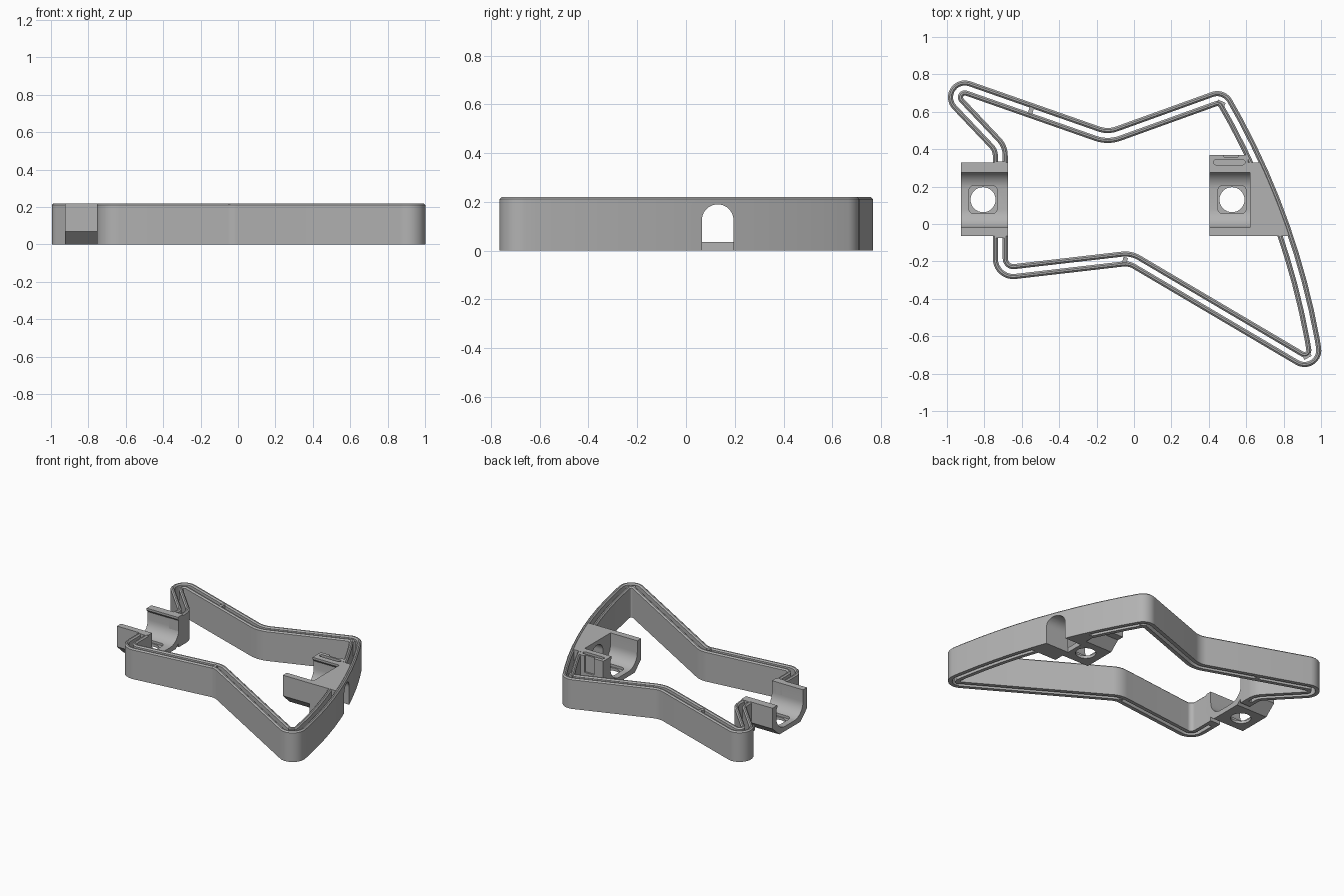
import bpy, bmesh, math
from mathutils import Vector

if "Cube" in bpy.data.objects:
    bpy.data.objects.remove(bpy.data.objects["Cube"], do_unlink=True)

H = 0.22          # overall height
HALF = 0.04       # half width of the double-walled band
WALL = 0.027      # thickness of each wall
CY = 0.13         # centre line of the clips in y

grey = bpy.data.materials.new("plain_grey")
grey.use_nodes = True
grey.diffuse_color = (0.45, 0.45, 0.45, 1)
grey.node_tree.nodes["Principled BSDF"].inputs["Base Color"].default_value = grey.diffuse_color
parts = []


def finish(name, bm, part=True):
    bmesh.ops.recalc_face_normals(bm, faces=bm.faces)
    mesh = bpy.data.meshes.new(name)
    bm.to_mesh(mesh)
    bm.free()
    mesh.materials.append(grey)
    ob = bpy.data.objects.new(name, mesh)
    bpy.context.collection.objects.link(ob)
    if part:
        parts.append(ob)
    return ob


def prism(name, pts, axis, lo, hi, part=True):
    """Extrude a 2D outline along x (outline in y, z) or along z (outline in x, y)."""
    place = (lambda p, w: (w, p[0], p[1])) if axis == "x" else (lambda p, w: (p[0], p[1], w))
    bm = bmesh.new()
    a = [bm.verts.new(place(p, lo)) for p in pts]
    b = [bm.verts.new(place(p, hi)) for p in pts]
    bm.faces.new(a)
    bm.faces.new(b)
    for i in range(len(a)):
        j = (i + 1) % len(a)
        bm.faces.new((a[i], a[j], b[j], b[i]))
    return finish(name, bm, part)


def rect(x0, x1, y0, y1):
    return [(x0, y0), (x1, y0), (x1, y1), (x0, y1)]


def arc(cx, cy, r, a0, a1, n):
    steps = [math.radians(a0 + (a1 - a0) * i / n) for i in range(n + 1)]
    return [(cx + r * math.cos(a), cy + r * math.sin(a)) for a in steps]


def cut(ob, cutter):
    mod = ob.modifiers.new("cut", "BOOLEAN")
    mod.operation = "DIFFERENCE"
    mod.solver = "EXACT"
    mod.object = cutter
    bpy.context.view_layer.objects.active = ob
    bpy.ops.object.modifier_apply(modifier=mod.name)


def drop(*cutters):
    for c in cutters:
        bpy.data.objects.remove(c, do_unlink=True)


def fillet(corners, n=10):
    """Round each corner (x, y, radius) of an open path."""
    out = []
    for i, (x, y, r) in enumerate(corners):
        p = Vector((x, y))
        if r == 0:
            out.append(p)
            continue
        u = (Vector(corners[i - 1][:2]) - p).normalized()
        v = (Vector(corners[i + 1][:2]) - p).normalized()
        half = u.angle(v) / 2
        c = p + (u + v).normalized() * r / math.sin(half)
        s = p + u * r / math.tan(half) - c
        e = p + v * r / math.tan(half) - c
        turn = s.angle(e)
        for k in range(n + 1):
            t = k / n
            out.append(c + (s * math.sin((1 - t) * turn) + e * math.sin(t * turn)) / math.sin(turn))
    return out


def sweep(name, path, section):
    """Sweep a section of (sideways offset, height) along a flat path."""
    bm = bmesh.new()
    rings = []
    for i, p in enumerate(path):
        d0 = (p - path[i - 1]).normalized() if i else (path[1] - p).normalized()
        d1 = (path[i + 1] - p).normalized() if i < len(path) - 1 else d0
        d = (d0 + d1).normalized()
        nrm = Vector((-d.y, d.x)) / max(0.3, d.dot(d0))
        rings.append([bm.verts.new((p.x + nrm.x * o, p.y + nrm.y * o, z)) for o, z in section])
    m = len(section)
    for a, b in zip(rings, rings[1:]):
        for k in range(m):
            bm.faces.new((a[k], a[(k + 1) % m], b[(k + 1) % m], b[k]))
    bm.faces.new(rings[0])
    bm.faces.new(rings[-1])
    return finish(name, bm)


# Bowed right-hand side of the band
top_r, low_r = Vector((0.468, 0.682)), Vector((0.978, -0.772))


def bow(t):
    return top_r.lerp(low_r, t) + Vector((0.944, 0.33)) * 0.302 * t * (1 - t)


# Double-walled band
corners = [(-0.715, 0.285, 0), (-0.715, 0.405, 0.1), (-1.083, 0.793, 0.05),
           (-0.14, 0.463, 0.17), (*top_r, 0.05)]
corners += [(*bow(i / 10), 0) for i in range(1, 10)]
corners += [(*low_r, 0.05), (-0.021, -0.183, 0.12), (-0.715, -0.263, 0.07), (-0.715, -0.02, 0)]
path = fillet(corners)


def wall_section(a, b, c=0.009):
    return [(a, 0), (b, 0), (b, H - c), (b - c, H), (a + c, H), (a, H - c)]


outer_wall = sweep("outer_wall", path, wall_section(HALF - WALL, HALF))
inner_wall = sweep("inner_wall", path, wall_section(-HALF, WALL - HALF))

# Small bridges that tie the two walls together
for i, (x, y, deg) in enumerate([(-0.55, 0.61, -19), (0.465, 0.645, 65),
                                 (-0.05, -0.2, -15), (0.925, -0.705, -60)]):
    d = Vector((math.cos(math.radians(deg)), math.sin(math.radians(deg))))
    n = Vector((-d.y, d.x))
    c = Vector((x, y))
    prism(f"bridge_{i + 1}", [c + d * a * 0.012 + n * b * 0.022
                              for a, b in ((-1, -1), (1, -1), (1, 1), (-1, 1))], "z", 0, H - 0.004)
for name, y0, y1 in (("upper_slot_end", 0.285, 0.335), ("lower_slot_end", -0.075, -0.02)):
    prism(name, rect(-0.737, -0.693, y0, y1), "z", 0, H)

# Solid web between the right clip and the band
web_edge = [bow(0.255 + 0.275 * i / 8) + Vector((0.02, 0)) for i in range(9)]
web = prism("clip_web", [(0.62, -0.065), (0.62, 0.33)] + web_edge, "z", 0, H)

# Arched tunnel through web and band
arch = prism("arch_cutter", [(CY - 0.065, -0.1), (CY + 0.065, -0.1)]
             + arc(CY, 0.125, 0.065, 0, 180, 20), "x", 0.6, 1.1, False)
for ob in (web, outer_wall, inner_wall):
    cut(ob, arch)
drop(arch)

# Trough-shaped clips with a recessed hole in the floor
trough = [(-0.065, H), (-0.065, 0.07), (0.01, 0), (0.25, 0), (0.33, 0.07), (0.33, H),
          (0.275, H), (0.275, 0.205), (0.287, 0.19)]
trough += arc(0.187, 0.135, 0.1, 0, -90, 8) + arc(0.08, 0.135, 0.1, -90, -180, 8)
trough += [(-0.02, H)]
clips = {}
for name, x0, x1, hx in (("left_clip", 0.405, 0.62, 0.524), ("right_clip", -0.925, -0.675, -0.807)):
    clip = clips[name] = prism(name, trough, "x", x0, x1)
    rounded = [p for k, (sx, sy) in enumerate(((1, 1), (-1, 1), (-1, -1), (1, -1)))
               for p in arc(hx + sx * 0.05, CY + sy * 0.05, 0.025, 90 * k, 90 * k + 90, 5)]
    recess = prism("recess_cutter", rounded, "z", 0.02, 0.15, False)
    hole = prism("hole_cutter", arc(hx, CY, 0.067, 0, 348.75, 31), "z", -0.1, 0.1, False)
    cut(clip, recess)
    cut(clip, hole)
    drop(recess, hole)

# Slotted back leaf with a notch behind the bowed-side clip
leaf = prism("back_leaf", rect(0.405, 0.61, 0.29, 0.37), "z", 0.06, H)
slot = prism("slot_cutter", arc(0.58, 0.33, 0.014, -90, 90, 8) + arc(0.44, 0.33, 0.014, 90, 270, 8),
             "z", 0.08, 0.4, False)
notch = prism("notch_cutter", rect(0.48, 0.555, 0.357, 0.4), "z", 0.1, 0.4, False)
for c in (slot, notch):
    cut(leaf, c)
    cut(clips["left_clip"], c)
drop(slot, notch)

# Smooth shading with sharp edges kept
bpy.ops.object.select_all(action="DESELECT")
for ob in parts:
    ob.select_set(True)
bpy.context.view_layer.objects.active = parts[0]
bpy.ops.object.shade_smooth_by_angle(angle=math.radians(30))
